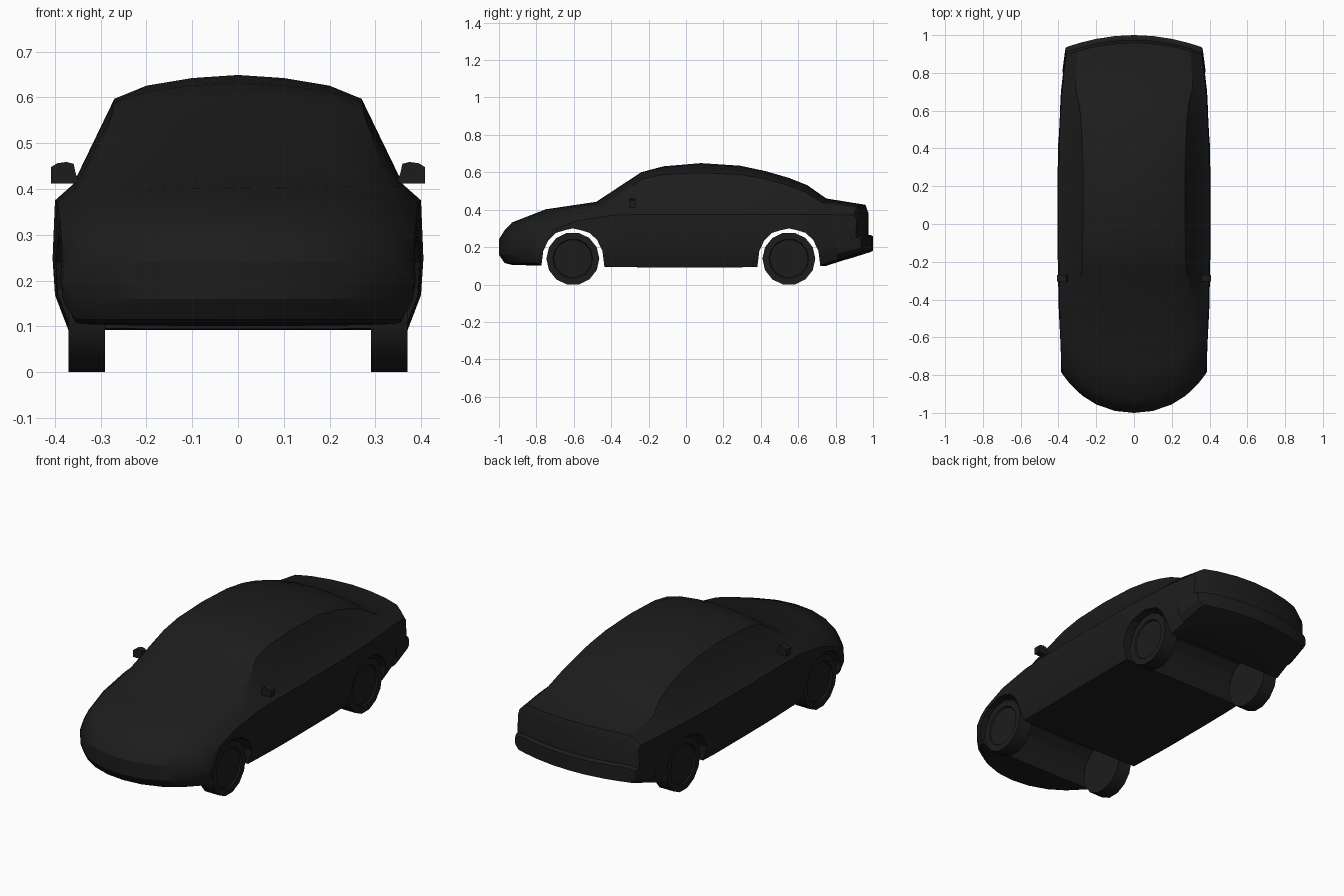
import bpy, bmesh, math
from mathutils import Matrix

if "Cube" in bpy.data.objects:
    bpy.data.objects.remove(bpy.data.objects["Cube"])

black = bpy.data.materials.new("black_paint")
black.diffuse_color = (0.012, 0.012, 0.012, 1)
black.use_nodes = True
black.node_tree.nodes["Principled BSDF"].inputs["Base Color"].default_value = black.diffuse_color


def finish(bm, name, smooth=True):
    bmesh.ops.recalc_face_normals(bm, faces=bm.faces)
    me = bpy.data.meshes.new(name)
    bm.to_mesh(me)
    bm.free()
    ob = bpy.data.objects.new(name, me)
    bpy.context.collection.objects.link(ob)
    me.materials.append(black)
    if smooth:
        activate(ob)
        bpy.ops.object.shade_smooth_by_angle(angle=math.radians(28))
    return ob


def activate(ob):
    bpy.ops.object.select_all(action='DESELECT')
    ob.select_set(True)
    bpy.context.view_layer.objects.active = ob


def clamp(v):
    return max(0.0, min(1.0, v))


# Rounds nose and tail in plan
def bow(x, y):
    y2 = y + (x**2 + 3 * x**4) * clamp((-0.2 - y) / 0.73)
    return y2 - 0.5 * x**2 * clamp((y - 0.5) / 0.45)


# Half cross-section from bottom centre round to top centre
def half_section(y, w, zb, zs, ze, xr, zr, zt):
    pts = [(0, zb), (0.1, zb), (0.2, zb), (0.28, zb), (0.915 * w, zb),
           (0.987 * w, zb + 0.27 * (zs - zb)), (w, zb + 0.55 * (zs - zb)),
           (0.987 * w, zs), (0.89 * w, ze), (xr, zr),
           (0.74 * xr, zt - 0.45 * (zt - zr)), (0.37 * xr, zt - 0.13 * (zt - zr)), (0, zt)]
    return [(x, bow(x, y), z) for x, z in pts]


def loft_mirrored(name, stations):
    bm = bmesh.new()
    rings = [[bm.verts.new(p) for p in half_section(*s)] for s in stations]
    for a, b in zip(rings, rings[1:]):
        for i in range(12):
            bm.faces.new((a[i], a[i + 1], b[i + 1], b[i]))
    for r in (rings[0], rings[-1]):
        for i in range(4):
            bm.faces.new((r[i], r[i + 1], r[11 - i], r[12 - i]))
        bm.faces.new(r[4:9])
    bmesh.ops.mirror(bm, geom=bm.verts[:] + bm.edges[:] + bm.faces[:],
                     axis='X', merge_dist=0.0005)
    bmesh.ops.remove_doubles(bm, verts=bm.verts, dist=0.0005)
    return finish(bm, name)


def prism(name, points, offset, smooth=True):
    bm = bmesh.new()
    f = bm.faces.new([bm.verts.new(p) for p in points])
    top = bmesh.ops.extrude_face_region(bm, geom=[f])['geom']
    bmesh.ops.translate(bm, vec=offset, verts=[v for v in top if isinstance(v, bmesh.types.BMVert)])
    return finish(bm, name, smooth)


# Body: y, half width, bottom, shoulder, belt, roof edge x, roof edge z, top
body = loft_mirrored("car_body", [
    (-1.00, 0.385, 0.160, 0.220, 0.235, 0.27, 0.240, 0.242),
    (-0.97, 0.388, 0.115, 0.260, 0.282, 0.27, 0.286, 0.290),
    (-0.93, 0.390, 0.105, 0.290, 0.315, 0.28, 0.325, 0.332),
    (-0.75, 0.395, 0.100, 0.340, 0.370, 0.29, 0.390, 0.402),
    (-0.48, 0.400, 0.095, 0.370, 0.400, 0.32, 0.425, 0.442),
    (-0.24, 0.403, 0.092, 0.375, 0.410, 0.275, 0.565, 0.600),
    (-0.12, 0.405, 0.092, 0.375, 0.410, 0.272, 0.588, 0.632),
    (0.08, 0.405, 0.092, 0.375, 0.410, 0.270, 0.597, 0.649),
    (0.29, 0.404, 0.092, 0.375, 0.410, 0.270, 0.588, 0.635),
    (0.43, 0.401, 0.095, 0.375, 0.410, 0.275, 0.563, 0.605),
    (0.55, 0.396, 0.095, 0.375, 0.410, 0.280, 0.530, 0.570),
    (0.65, 0.392, 0.098, 0.375, 0.410, 0.290, 0.495, 0.530),
    (0.75, 0.386, 0.100, 0.375, 0.410, 0.310, 0.440, 0.460),
    (0.96, 0.365, 0.167, 0.370, 0.400, 0.300, 0.415, 0.426),
    (0.975, 0.362, 0.175, 0.350, 0.370, 0.300, 0.378, 0.382)])

# Rear bumper
loft_mirrored("rear_bumper", [
    (0.86, 0.380, 0.134, 0.240, 0.250, 0.28, 0.255, 0.255),
    (0.985, 0.365, 0.173, 0.250, 0.260, 0.28, 0.265, 0.265),
    (1.00, 0.360, 0.180, 0.245, 0.255, 0.28, 0.258, 0.258)])

# Wheel arches cut through the full width
half_arch = [(0.17, 0.03), (0.168, 0.10), (0.158, 0.18), (0.13, 0.238), (0.09, 0.276), (0.045, 0.29)]
arch = half_arch + [(0, 0.30)] + [(-y, z) for y, z in reversed(half_arch)]
axles = {"front": -0.605, "rear": 0.55}
for label, yc in axles.items():
    cutter = prism(label + "_arch_cutter", [(-0.6, yc + y, z) for y, z in arch], (1.2, 0, 0), False)
    mod = body.modifiers.new(label + "_arch", 'BOOLEAN')
    mod.operation = 'DIFFERENCE'
    mod.solver = 'EXACT'
    mod.object = cutter
    activate(body)
    bpy.ops.object.modifier_move_to_index(modifier=mod.name, index=0)
    bpy.ops.object.modifier_apply(modifier=mod.name)
    bpy.data.objects.remove(cutter)

# Wheels with a shallow recessed rim
R = 0.138
for label, yc in axles.items():
    for side, s in (("left", 1), ("right", -1)):
        bm = bmesh.new()
        bmesh.ops.create_cone(bm, cap_ends=True, segments=14, radius1=R / math.cos(math.pi / 14),
                              radius2=R / math.cos(math.pi / 14), depth=0.08,
                              matrix=Matrix.Translation((s * 0.33, yc, R)) @ Matrix.Rotation(math.pi / 2, 4, 'Y'))
        bm.normal_update()
        outer = [f for f in bm.faces if f.normal.x * s > 0.9]
        bmesh.ops.inset_region(bm, faces=outer, thickness=0.035)
        bmesh.ops.inset_region(bm, faces=outer, thickness=0.004, depth=-0.008)
        finish(bm, f"{label}_{side}_wheel")

# Door mirrors
shape = [(0.345, 0.412), (0.408, 0.412), (0.408, 0.448), (0.395, 0.456),
         (0.375, 0.459), (0.359, 0.455), (0.354, 0.432)]
for side, s in (("left", 1), ("right", -1)):
    prism(side + "_mirror", [(s * x, -0.305, z) for x, z in shape], (0, 0.035, 0))
